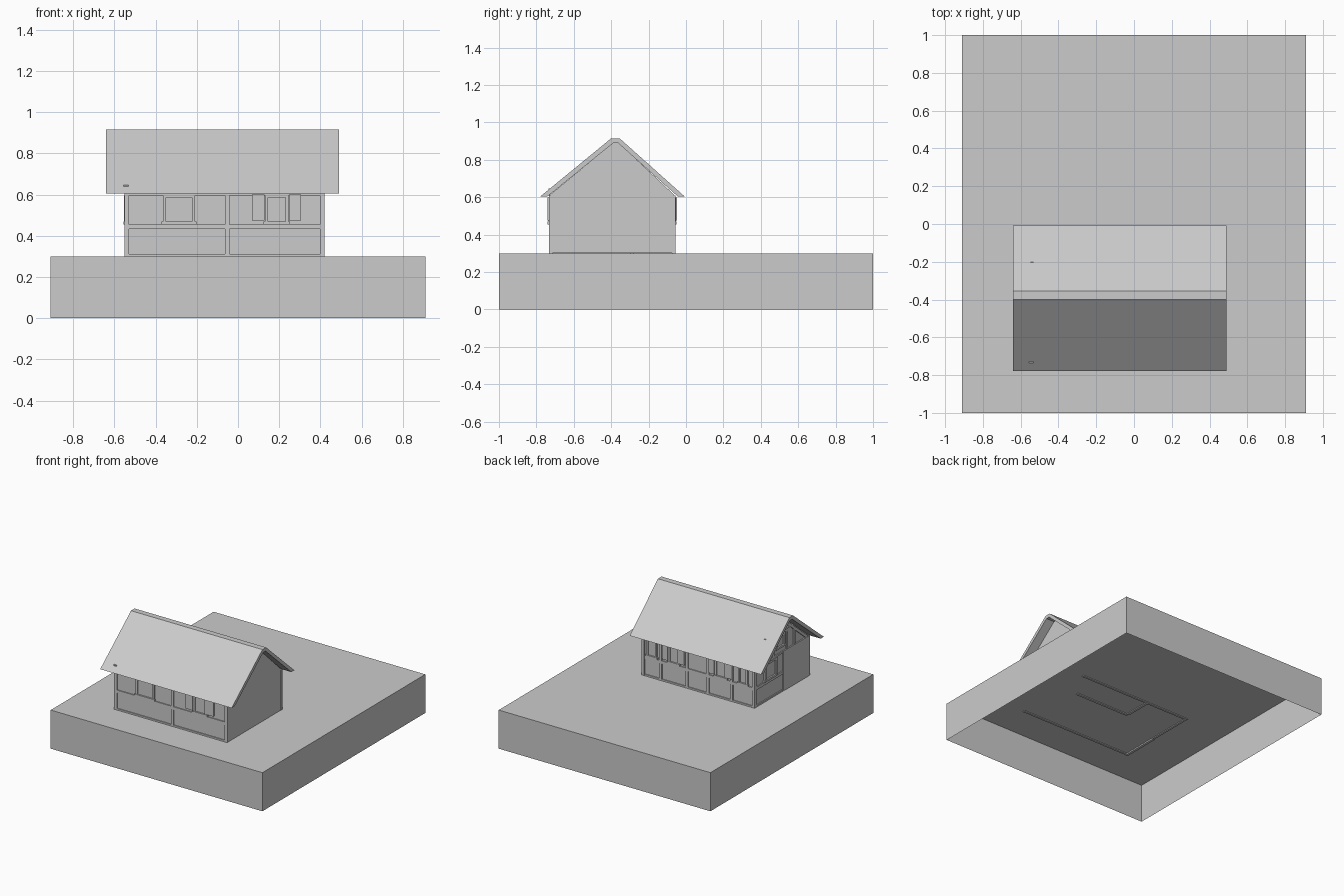
import bpy, bmesh
from mathutils import Vector

cube = bpy.data.objects.get("Cube")
if cube:
    bpy.data.objects.remove(cube, do_unlink=True)

grey = bpy.data.materials.new("plain_grey")
grey.use_nodes = True
tone = (0.6, 0.6, 0.6, 1)
grey.diffuse_color = tone
grey.node_tree.nodes["Principled BSDF"].inputs["Base Color"].default_value = tone


def finish(name, bm):
    bmesh.ops.recalc_face_normals(bm, faces=bm.faces[:])
    mesh = bpy.data.meshes.new(name)
    bm.to_mesh(mesh)
    bm.free()
    mesh.materials.append(grey)
    obj = bpy.data.objects.new(name, mesh)
    bpy.context.collection.objects.link(obj)
    return obj


def box(name, x, y, z, open_bottom=False):
    bm = bmesh.new()
    bmesh.ops.create_cube(bm, size=1)
    for v in bm.verts:
        v.co = Vector([(a + b) / 2 + c * (b - a) for (a, b), c in zip((x, y, z), v.co)])
    if open_bottom:
        low = [f for f in bm.faces if f.calc_center_median().z < z[0] + 1e-4]
        bmesh.ops.delete(bm, geom=low, context='FACES_ONLY')
    return finish(name, bm)


def prism(name, outline, x0, x1):
    """Extrude a (y, z) outline along x."""
    bm = bmesh.new()
    face = bm.faces.new([bm.verts.new((x0, y, z)) for y, z in outline])
    moved = bmesh.ops.extrude_face_region(bm, geom=[face])["geom"]
    for v in moved:
        if isinstance(v, bmesh.types.BMVert):
            v.co.x = x1
    return finish(name, bm)


# House limits
X0, X1, Y0, Y1, GROUND = -0.542, 0.42, -0.725, -0.065, 0.3
FOOT = GROUND - 0.006
TOP = 0.61


def on_wall(wall, name, u, z, depth=0.008):
    """Box standing proud of a wall; u runs along that wall."""
    if wall == "front":
        return box(name, u, (Y0 - depth, Y0 + 0.01), z)
    if wall == "back":
        return box(name, u, (Y1 - 0.01, Y1 + depth), z)
    return box(name, (X0 - depth, X0 + 0.01), u, z)


def window(wall, name, u, z, shutter=0):
    a, b = u
    lo, hi = z
    t = 0.015
    on_wall(wall, name + "_left_jamb", (a, a + t), z, 0.012)
    on_wall(wall, name + "_right_jamb", (b - t, b), z, 0.012)
    on_wall(wall, name + "_head", (a + t, b - t), (hi - t, hi), 0.012)
    on_wall(wall, name + "_sill", (a - 0.007, b + 0.007), (lo - 0.01, lo + 0.005), 0.015)
    on_wall(wall, name + "_pane", (a + t, b - t), (lo, hi - t), 0.003)
    if shutter:
        on_wall(wall, name + "_left_shutter", (a - shutter, a - 0.002), (lo + 0.01, hi), 0.016)
        on_wall(wall, name + "_right_shutter", (b + 0.002, b + shutter), (lo + 0.01, hi), 0.016)


# Open-bottomed terrain block
box("terrain", (-0.91, 0.91), (-1, 1), (0, GROUND), open_bottom=True)

# House body with gables
prism("house_walls", [(Y0, GROUND + 0.001), (Y1, GROUND + 0.001), (Y1, TOP + 0.005),
                      (-0.36, 0.89), (-0.39, 0.89), (Y0, TOP + 0.005)], X0, X1)

# Thin folded roof with a flat ridge
prism("roof", [(-0.778, 0.605), (-0.4, 0.915), (-0.355, 0.915), (-0.008, 0.605),
               (-0.045, 0.605), (-0.362, 0.889), (-0.39, 0.889), (-0.74, 0.605)], -0.64, 0.49)

# Inner walls that reach just through the ground
box("long_partition", (-0.18, 0.29), (-0.3, -0.28), (FOOT, GROUND + 0.02))
box("short_partition", (-0.19, -0.17), (-0.28, -0.07), (FOOT, GROUND + 0.02))

# Posts and rails
posts = {
    "front": [-0.54, -0.052, 0.41],
    "back": [-0.54, -0.35, -0.145, 0.035, 0.26, 0.41],
    "side": [-0.073, -0.42],
}
spans = {"front": (X0 - 0.008, X1), "back": (X0 - 0.008, X1), "side": (-0.43, Y1 + 0.008)}
for wall, places in posts.items():
    for i, u in enumerate(places):
        on_wall(wall, f"{wall}_post_{i}", (u - 0.011, u + 0.011), (FOOT, TOP))
    for part, z in (("sill_beam", (FOOT, GROUND + 0.012)), ("middle_rail", (0.432, 0.455)),
                    ("top_rail", (0.595, TOP))):
        on_wall(wall, f"{wall}_{part}", spans[wall], z, 0.0075)

# Corner post tip showing through the roof
box("corner_post_tip", (-0.557, -0.532), (-0.736, -0.726), (TOP, 0.647))

# Plain slab on the side gable
on_wall("side", "side_slab", (Y0 - 0.006, -0.43), (FOOT - 0.004, TOP), 0.01)

# Windows
window("front", "front_wide_window", (-0.365, -0.208), (0.465, 0.6))
window("front", "front_shuttered_window", (0.13, 0.245), (0.465, 0.6), 0.062)
window("back", "back_small_window", (0.29, 0.38), (0.465, 0.6))
window("back", "back_first_shuttered_window", (0.1, 0.19), (0.465, 0.6), 0.05)
window("back", "back_second_shuttered_window", (-0.31, -0.21), (0.465, 0.6), 0.05)
window("back", "back_end_window", (-0.49, -0.41), (0.465, 0.6))
window("side", "side_window", (-0.33, -0.18), (0.465, 0.595))
window("side", "attic_window", (-0.43, -0.32), (0.66, 0.76))

# Attic framing
on_wall("side", "attic_rail", (-0.55, -0.2), (0.765, 0.78), 0.007)
for i, u in enumerate((-0.55, -0.46, -0.29, -0.2)):
    on_wall("side", f"attic_post_{i}", (u - 0.01, u + 0.01), (TOP, 0.74), 0.007)
for name, y, inner in (("front", -0.72, -0.385), ("back", -0.07, -0.365)):
    prism(f"{name}_gable_rafter", [(y, 0.61), (inner, 0.885), (inner, 0.86),
          (y + (inner - y) * 0.1, 0.61)], X0 - 0.008, X0 + 0.01)
